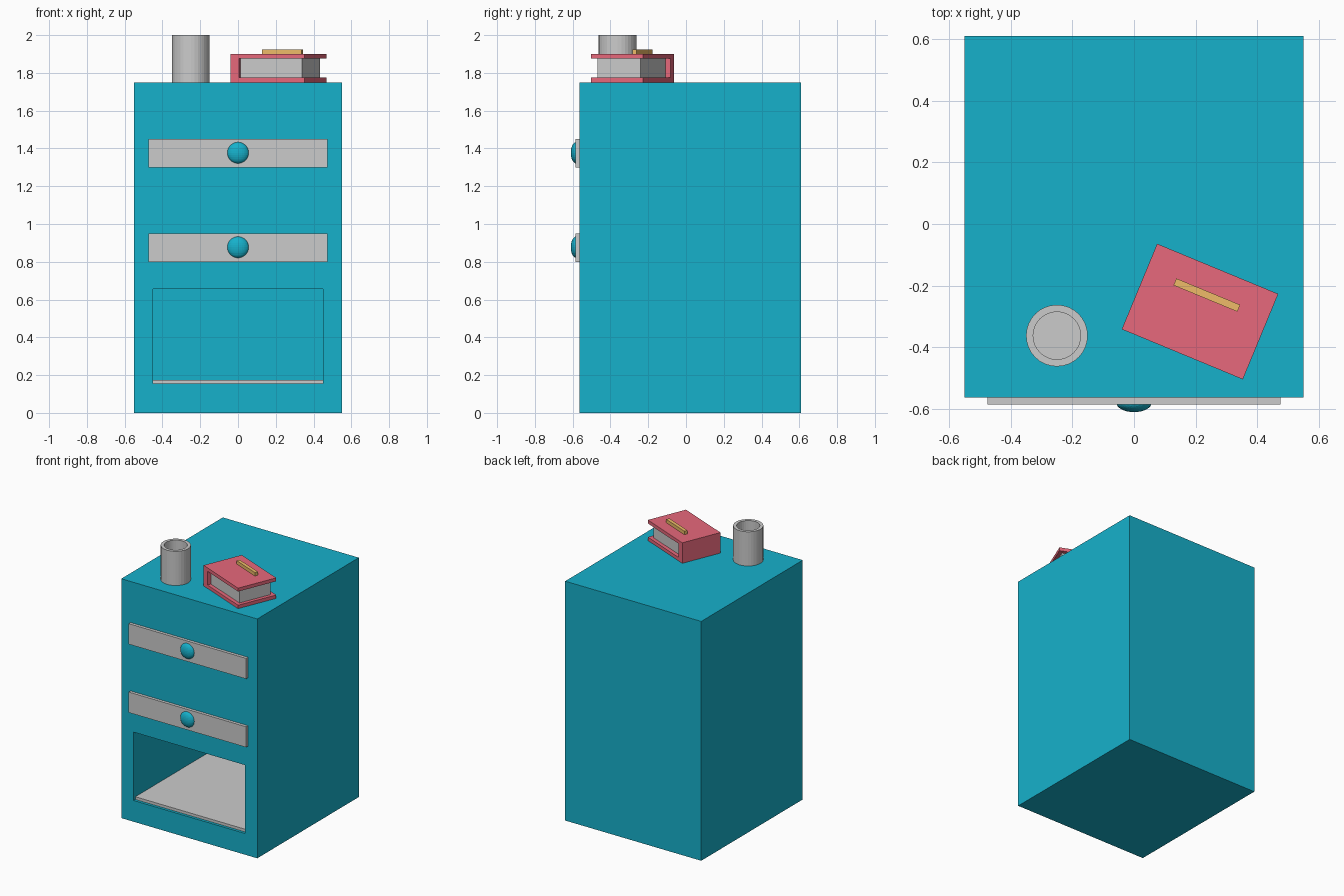
import bpy, bmesh, math
from mathutils import Matrix

if "Cube" in bpy.data.objects:
    bpy.data.objects.remove(bpy.data.objects["Cube"])


def material(name, rgb):
    m = bpy.data.materials.new(name)
    m.diffuse_color = (*rgb, 1)
    m.use_nodes = True
    m.node_tree.nodes["Principled BSDF"].inputs["Base Color"].default_value = m.diffuse_color
    return m


teal = material("teal_paint", (0.008, 0.44, 0.60))
red = material("red_cover", (0.80, 0.14, 0.20))
gold = material("gold_strip", (0.86, 0.50, 0.14))


def add_object(name, bm, mat=None):
    mesh = bpy.data.meshes.new(name)
    bm.to_mesh(mesh)
    bm.free()
    if mat:
        mesh.materials.append(mat)
    ob = bpy.data.objects.new(name, mesh)
    bpy.context.collection.objects.link(ob)
    return ob


def box(name, lo, hi, mat=None):
    bm = bmesh.new()
    bmesh.ops.create_cube(bm, size=1)
    for v in bm.verts:
        v.co = [(a + b) / 2 + c * (b - a) for a, b, c in zip(lo, hi, v.co)]
    return add_object(name, bm, mat)


# Cabinet body with an open compartment cut into the front
body = box("cabinet_body", (-0.55, -0.563, 0), (0.55, 0.61, 1.75), teal)
cutter = box("compartment_cutter", (-0.45, -0.7, 0.155), (0.45, 0.51, 0.655), teal)
cutter.hide_render = True
cutter.hide_viewport = True
cut = body.modifiers.new("compartment", "BOOLEAN")
cut.operation = "DIFFERENCE"
cut.solver = "EXACT"
cut.object = cutter

# Compartment shelf
box("compartment_shelf", (-0.45, -0.543, 0.155), (0.45, 0.51, 0.175))

# Drawer fronts with flattened round knobs
for label, z in (("upper", 1.30), ("lower", 0.80)):
    box(label + "_drawer_front", (-0.475, -0.585, z), (0.475, -0.563, z + 0.15))
    bm = bmesh.new()
    bmesh.ops.create_uvsphere(bm, u_segments=32, v_segments=16, radius=1)
    bm.transform(Matrix.Translation((0, -0.58, z + 0.077))
                 @ Matrix.Diagonal((0.057, 0.03, 0.057, 1)))
    add_object(label + "_drawer_knob", bm, teal)

# Hollow cup, turned from a profile of (radius, height)
profile = [(0, 0), (0.1, 0), (0.1, 0.25), (0.077, 0.25), (0.077, 0.02), (0, 0.02)]
bm = bmesh.new()
verts = [bm.verts.new((r, 0, z)) for r, z in profile]
edges = [bm.edges.new(pair) for pair in zip(verts, verts[1:])]
bmesh.ops.spin(bm, geom=verts + edges, axis=(0, 0, 1), cent=(0, 0, 0),
               steps=32, angle=math.tau)
bmesh.ops.remove_doubles(bm, verts=bm.verts, dist=1e-4)
bmesh.ops.recalc_face_normals(bm, faces=bm.faces)
cup = add_object("cup", bm)
cup.location = (-0.25, -0.362, 1.75)

# Book: covers, spine, pages and a raised strip, turned together
book = [
    box("book_bottom_cover", (-0.2125, -0.15, 0), (0.2125, 0.15, 0.025), red),
    box("book_top_cover", (-0.2125, -0.15, 0.125), (0.2125, 0.15, 0.15), red),
    box("book_spine", (-0.2125, -0.15, 0.025), (-0.165, 0.15, 0.125), red),
    box("book_pages", (-0.165, -0.123, 0.025), (0.187, 0.123, 0.125)),
    box("book_title_strip", (-0.112, 0.046, 0.15), (0.112, 0.070, 0.175), gold),
]
for part in book:
    part.location = (0.214, -0.284, 1.75)
    part.rotation_euler.z = math.radians(-22.5)
